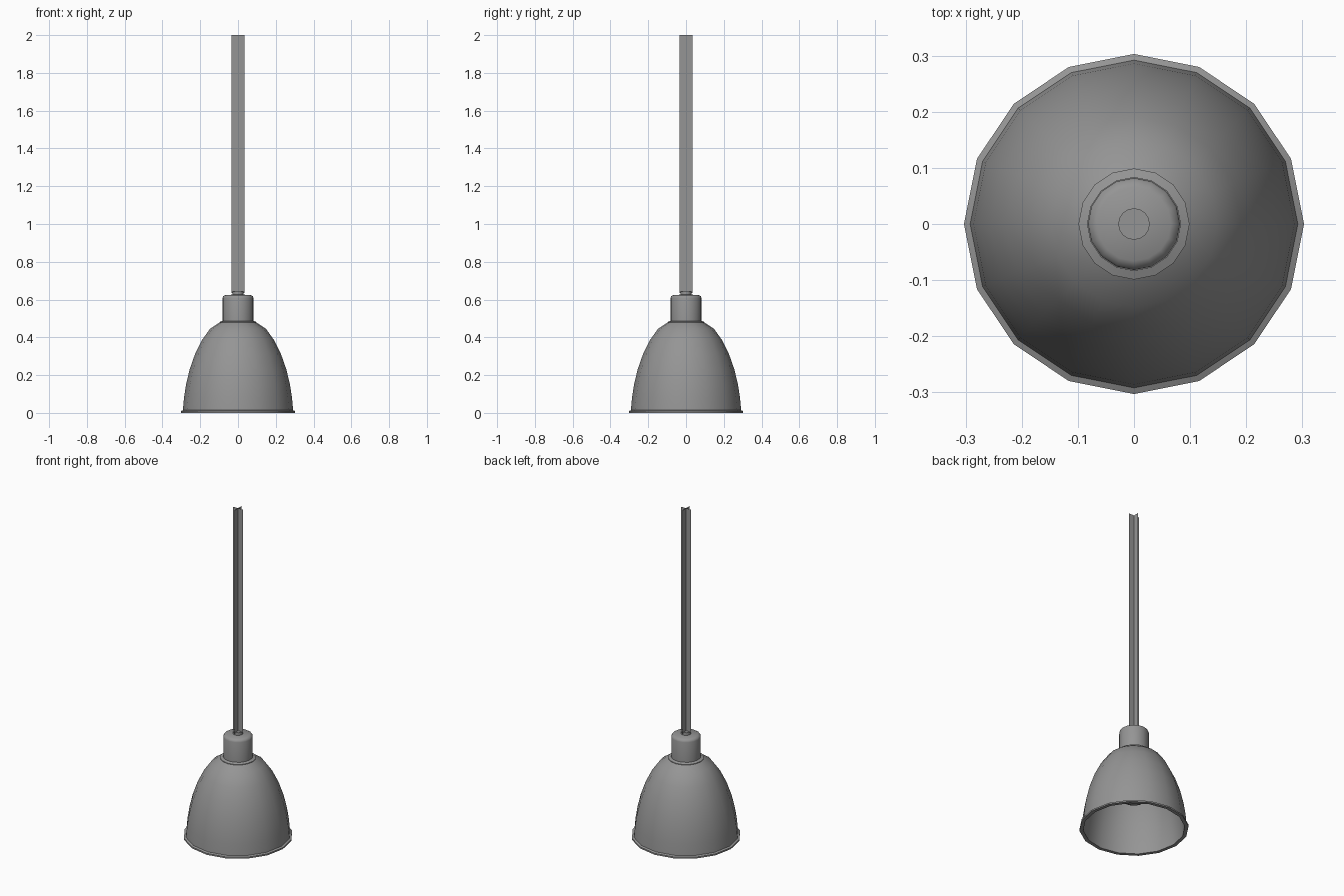
import bpy, math

if "Cube" in bpy.data.objects:
    bpy.data.objects.remove(bpy.data.objects["Cube"])

SIDES = 16
GREY = bpy.data.materials.new("dark_grey")
GREY.diffuse_color = (0.3, 0.3, 0.3, 1)
GREY.use_nodes = True
GREY.node_tree.nodes["Principled BSDF"].inputs["Base Color"].default_value = GREY.diffuse_color


def add_mesh(name, verts, faces, angle=None):
    mesh = bpy.data.meshes.new(name)
    mesh.from_pydata(verts, [], faces)
    mesh.materials.append(GREY)
    obj = bpy.data.objects.new(name, mesh)
    bpy.context.collection.objects.link(obj)
    if angle:
        bpy.ops.object.select_all(action='DESELECT')
        obj.select_set(True)
        bpy.context.view_layer.objects.active = obj
        bpy.ops.object.shade_smooth_by_angle(angle=math.radians(angle))
    return obj


def lathe(name, profile, closed=False, angle=35):
    """Spin (radius, z) points around z; radius 0 becomes a pole."""
    verts, faces, rings = [], [], []
    for r, z in profile:
        start = len(verts)
        n = 1 if r == 0 else SIDES
        for i in range(n):
            a = 2 * math.pi * i / SIDES
            verts.append((r * math.cos(a), r * math.sin(a), z))
        rings.append([start + i % n for i in range(SIDES)])
    pairs = list(zip(rings, rings[1:]))
    if closed:
        pairs.append((rings[-1], rings[0]))
    for lo, hi in pairs:
        for i in range(SIDES):
            j = (i + 1) % SIDES
            quad = [lo[i], lo[j], hi[j], hi[i]]
            faces.append(list(dict.fromkeys(quad)))
    return add_mesh(name, verts, faces, angle)


# Bell shade: outer wall going up, inner wall coming back down
outer = [(0.292, 0.014), (0.286, 0.08), (0.275, 0.15), (0.256, 0.23),
         (0.228, 0.31), (0.191, 0.385), (0.148, 0.445), (0.098, 0.478)]
inner = [(r - 0.01, z - 0.006) for r, z in reversed(outer)]
lathe("shade", [(0.303, 0.0), (0.303, 0.009)] + outer
      + inner + [(0.282, 0.0)], closed=True)

# Collar where the socket meets the shade
lathe("collar", [(0.0, 0.472), (0.099, 0.472), (0.099, 0.481), (0.083, 0.487)])

# Socket cap with a softly rounded top
lathe("socket_cap", [(0.082, 0.475), (0.082, 0.608), (0.079, 0.617),
                     (0.066, 0.625), (0.0, 0.626)], angle=50)

# Cable grip
lathe("cable_grip", [(0.028, 0.62), (0.028, 0.642), (0.0, 0.642)])

# Bulb inside the shade: round globe tapering to a neck
globe = [(0.1 * math.sin(math.radians(a)), 0.26 - 0.1 * math.cos(math.radians(a)))
         for a in range(20, 141, 20)]
lathe("bulb", [(0.0, 0.16)] + globe + [(0.045, 0.375), (0.04, 0.475)], angle=60)

# Cable: two crossed flat strips
w, z0, z1 = 0.035, 0.635, 2.0
for name, (x, y) in {"cable_strip_x": (w, 0), "cable_strip_y": (0, w)}.items():
    add_mesh(name, [(-x, -y, z0), (x, y, z0), (x, y, z1), (-x, -y, z1)],
             [(0, 1, 2, 3)])
